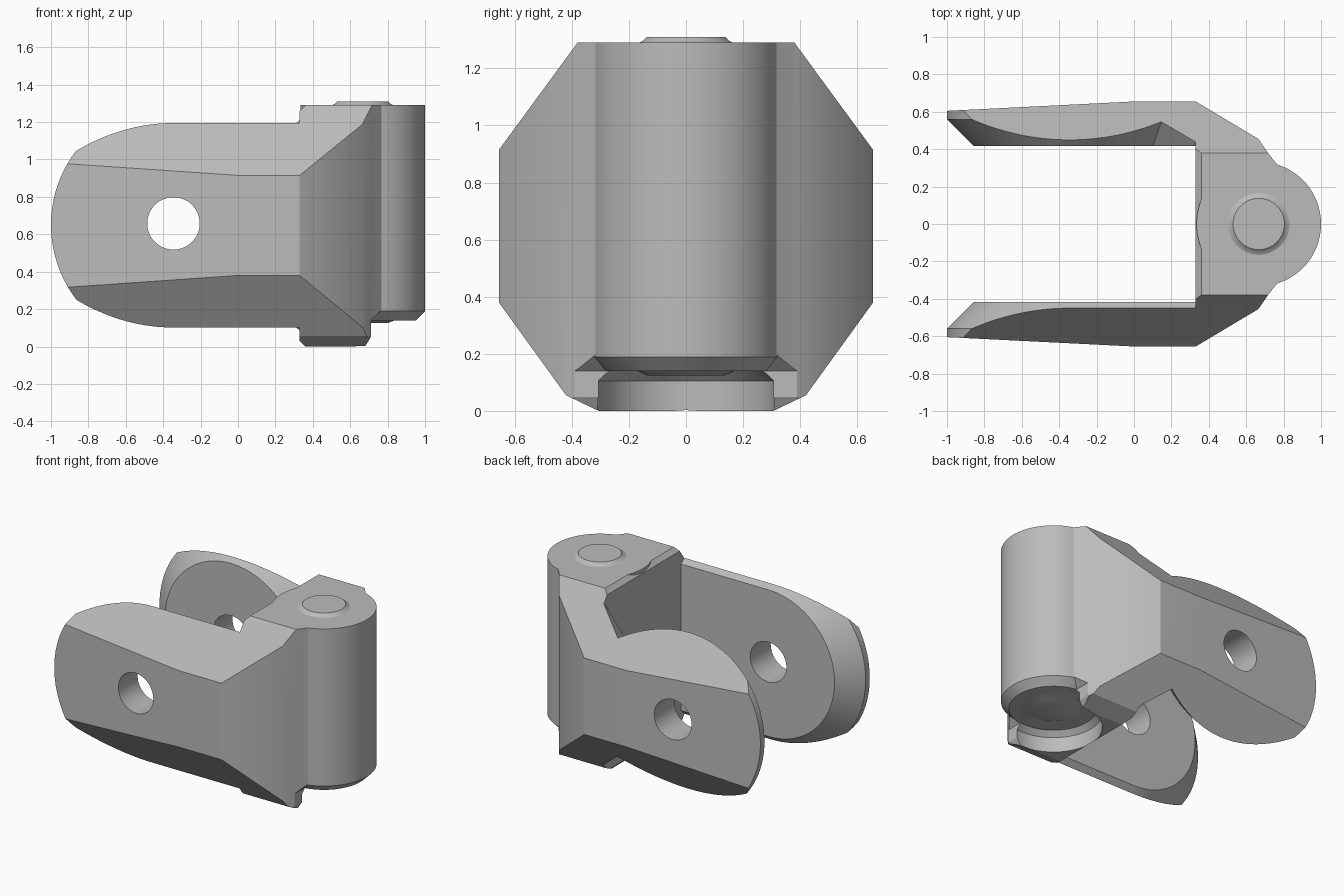
import bpy, bmesh, math

if "Cube" in bpy.data.objects:
    bpy.data.objects.remove(bpy.data.objects["Cube"], do_unlink=True)

grey = bpy.data.materials.new("plain grey")
grey.use_nodes = True
grey.diffuse_color = (0.5, 0.5, 0.5, 1)
grey.node_tree.nodes["Principled BSDF"].inputs["Base Color"].default_value = (0.5, 0.5, 0.5, 1)

MID = 0.65            # mid height of the arms
EYE = -0.345          # x of the arm holes
AXIS = 0.667          # x of the barrel axis


def loft(name, rings):
    """Skin a stack of equal-length rings and cap both ends."""
    bm = bmesh.new()
    rows = [[bm.verts.new(p) for p in ring] for ring in rings]
    n = len(rows[0])
    for a, b in zip(rows, rows[1:]):
        for i in range(n):
            j = (i + 1) % n
            bm.faces.new((a[i], a[j], b[j], b[i]))
    bm.faces.new(rows[0])
    bm.faces.new(rows[-1])
    bmesh.ops.recalc_face_normals(bm, faces=bm.faces)
    mesh = bpy.data.meshes.new(name)
    bm.to_mesh(mesh)
    bm.free()
    mesh.materials.append(grey)
    ob = bpy.data.objects.new(name, mesh)
    bpy.context.collection.objects.link(ob)
    return ob


def circle(r, n=96):
    return [(r * math.cos(2 * math.pi * i / n), r * math.sin(2 * math.pi * i / n))
            for i in range(n)]


def lathe(name, profile):
    """Revolve (radius, z) pairs around the barrel axis."""
    return loft(name, [[(AXIS + x, y, z) for x, y in circle(r)] for r, z in profile])


def plan_prism(name, pts):
    return loft(name, [[(x, y, z) for x, y in pts] for z in (-0.1, 1.4)])


def side_prism(name, pts, y0=-0.8, y1=0.8):
    return loft(name, [[(x, y, z) for x, z in pts] for y in (y0, y1)])


def combine(ob, cutter, operation):
    """Apply a boolean and discard the cutter."""
    mod = ob.modifiers.new("cut", 'BOOLEAN')
    mod.operation = operation
    mod.solver = 'EXACT'
    mod.object = cutter
    bpy.context.view_layer.objects.active = ob
    bpy.ops.object.modifier_apply(modifier=mod.name)
    bpy.data.objects.remove(cutter, do_unlink=True)


def octagon():
    """Eight-sided cross-section shared by arms and web."""
    half = [(0.305, 0), (0.42, 0.055), (0.655, 0.38), (0.655, 0.915), (0.38, 1.29)]
    pts = half + [(-y, z) for y, z in reversed(half)]
    return loft("octagon", [[(x, y, z) for y, z in pts] for x in (-1.2, 0.9)])


def end_ring(r, straight):
    """Round arm end, optionally drawn out straight towards the web."""
    if not straight:
        return [(EYE + x, MID + z) for x, z in circle(r)]
    arc = [math.radians(90 + 180 * i / 48) for i in range(49)]
    pts = [(EYE + r * math.cos(a), MID + r * math.sin(a)) for a in arc]
    return pts + [(0.5, MID - r), (0.5, MID + r)]


def make_arm(name, side, straight):
    # tapered plan outline
    plan = [(-1.1, 0.418), (-1.1, 0.6), (0, 0.655), (0.33, 0.655), (0.35, 0.643), (0.35, 0.418)]
    arm = plan_prism(name, [(x, side * y) for x, y in plan])
    combine(arm, octagon(), 'INTERSECT')
    # round end with a conical inner chamfer
    levels = [(0.40, 0.495), (0.56, 0.655), (0.75, 0.655)]
    limit = loft("limit", [[(x, side * y, z) for x, z in end_ring(r, straight)]
                           for y, r in levels])
    if not straight:
        # sloped neck joining the round eye to the web
        rings = []
        for y in (0.40, 0.75):
            lift = 0.794 * (y - 0.42)
            a, b = 0.064 + lift, 0.762 + lift
            rings.append([(-0.05, side * y, MID - a), (0.5, side * y, MID - b),
                          (0.5, side * y, MID + b), (-0.05, side * y, MID + a)])
        combine(limit, loft("neck", rings), 'UNION')
    combine(arm, limit, 'INTERSECT')
    # pin hole
    hole = side_prism("hole", [(EYE + x, MID + 0.008 + z) for x, z in circle(0.14)])
    combine(arm, hole, 'DIFFERENCE')
    return arm


front_arm = make_arm("front_arm", -1, True)
back_arm = make_arm("back_arm", 1, False)

# Web joining both arms to the barrel
half = [(0.33, 0.655), (0.665, 0.455), (0.72, 0.375), (0.77, 0.313)]
web = plan_prism("web", half + [(x, -y) for x, y in reversed(half)])
combine(web, octagon(), 'INTERSECT')
combine(web, side_prism("web_side", [
    (0.33, 0.03), (0.36, 0), (0.68, 0), (0.71, 0.05), (0.71, 0.14), (0.77, 0.2),
    (0.8, 0.2), (0.8, 1.29), (0.36, 1.29), (0.33, 1.26)]), 'INTERSECT')
combine(web, lathe("seat", [(0.31, -0.1), (0.31, 0.105), (0.275, 0.14)]), 'DIFFERENCE')

# Barrel with raised pads on both ends
barrel = lathe("barrel", [
    (0.135, 0.125), (0.17, 0.14), (0.283, 0.14), (0.333, 0.19), (0.333, 1.29),
    (0.165, 1.29), (0.15, 1.297), (0.137, 1.31)])

for ob in bpy.context.view_layer.objects:
    ob.select_set(ob in (front_arm, back_arm, web, barrel))
bpy.context.view_layer.objects.active = barrel
bpy.ops.object.shade_smooth_by_angle(angle=math.radians(25))
